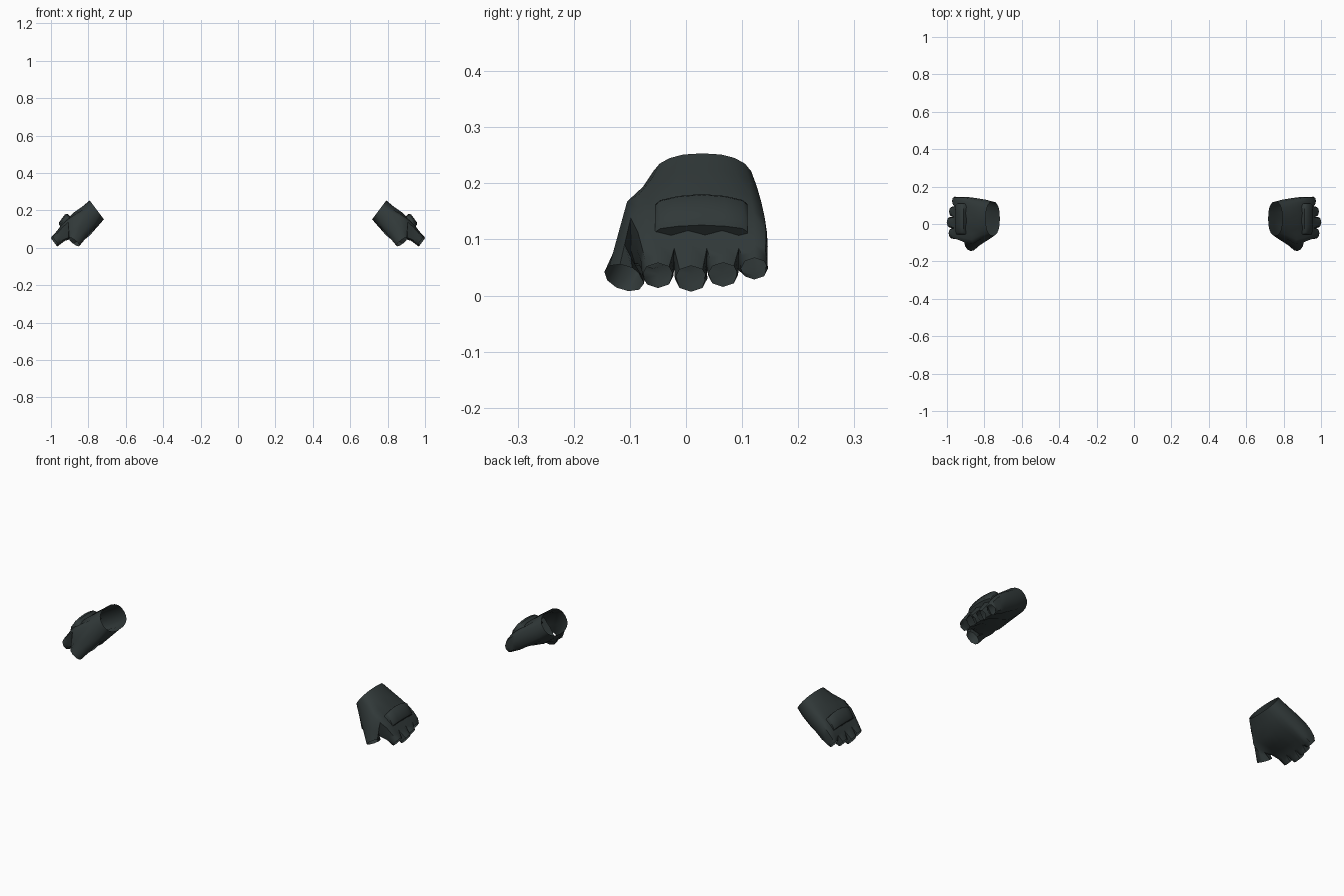
import bpy, bmesh, math
from mathutils import Vector

if "Cube" in bpy.data.objects:
    bpy.data.objects.remove(bpy.data.objects["Cube"])

mat = bpy.data.materials.new("charcoal fabric")
mat.diffuse_color = (0.030, 0.040, 0.040, 1)
mat.use_nodes = True
mat.node_tree.nodes["Principled BSDF"].inputs["Base Color"].default_value = mat.diffuse_color

# Hand frame: s runs wrist to fingers, y across, t out of the back of the hand
ORIGIN = Vector((0.755, 0, 0.203))
D, N, Y = Vector((0.8, 0, -0.6)), Vector((0.6, 0, 0.8)), Vector((0, 1, 0))


def place(s, y, t):
    return ORIGIN + D * s + Y * y + N * t


def direction(s, y, t):
    return (D * s + Y * y + N * t).normalized()


def spow(v, p):
    return math.copysign(abs(v) ** p, v)


# Knuckle line: finger edges alternate with finger middles
KNUCKLE_Y = [-0.078, -0.05, -0.021, 0.008, 0.037, 0.065, 0.094, 0.121, 0.142]

# Palm sections: s, y low, y high, centre t, half height, knuckle blend, thumb bulge
SECTIONS = [
    (0.000, -0.062, 0.120, 0.000, 0.063, 0.0, 0.000),
    (0.050, -0.080, 0.130, 0.000, 0.063, 0.15, 0.022),
    (0.105, -0.108, 0.137, 0.004, 0.060, 0.4, 0.050),
    (0.160, -0.100, 0.142, 0.008, 0.050, 0.7, 0.040),
    (0.200, -0.086, 0.143, 0.006, 0.044, 0.9, 0.008),
    (0.236, -0.078, 0.142, 0.004, 0.034, 1.0, 0.000),
]
# Fingers: tip s, y, t, radius
FINGERS = [(0.276, -0.050, -0.002, 0.028), (0.287, 0.009, -0.001, 0.029),
           (0.274, 0.066, -0.002, 0.027), (0.256, 0.122, -0.002, 0.024)]


def section_point(sec, i):
    """i = 0 thumb side, 1-9 back, 10 far side, 11-19 palm (far to thumb)."""
    s, y0, y1, tc, h, w, bulge = sec
    a = math.pi - i * math.pi / 10
    c, sn = spow(math.cos(a), 0.85), spow(math.sin(a), 0.85)
    ey, et = (y0 + y1) / 2 + (y1 - y0) / 2 * c, h * sn
    if i in (0, 10):
        ky, kt = (y0 - 0.003, 0) if i == 0 else (y1 + 0.003, 0)
    else:
        k = i - 1 if i < 10 else 19 - i
        ky = y0 + (y1 - y0) * (KNUCKLE_Y[k] + 0.078) / 0.22
        kt = (1 if i < 10 else -1) * h * (1.0 if k % 2 else 0.72)
    y, t = ey + (ky - ey) * w, et + (kt - et) * w
    u = max(0, min(1, (y - y0) / (y1 - y0)))
    if i > 10:
        t -= bulge * (1 - u) ** 1.2
    elif i == 0:
        t -= bulge * 0.6
    return place(s, y, tc + t)


def tube(bm, loop, centre, axis, radius, steps=2):
    """Bridge a closed vertex loop to an open round end."""
    n = len(loop)
    mid = sum((v.co for v in loop), Vector()) / n
    e1 = loop[0].co - mid
    e1 = (e1 - axis * e1.dot(axis)).normalized()
    e2 = axis.cross(e1)
    if (loop[n // 4].co - mid).dot(e2) < 0:
        e2 = -e2
    ends = [centre + (e1 * math.cos(2 * math.pi * k / n) +
                      e2 * math.sin(2 * math.pi * k / n)) * radius for k in range(n)]
    prev = loop
    for j in range(1, steps + 1):
        f = j / steps
        ring = [bm.verts.new(v.co.lerp(p, f ** 0.8)) for v, p in zip(loop, ends)]
        for k in range(n):
            bm.faces.new((prev[k], prev[(k + 1) % n], ring[(k + 1) % n], ring[k]))
        prev = ring


def finish(bm, name, side):
    if side < 0:
        for v in bm.verts:
            v.co.x = -v.co.x
    bmesh.ops.recalc_face_normals(bm, faces=bm.faces)
    me = bpy.data.meshes.new(name)
    bm.to_mesh(me)
    bm.free()
    me.materials.append(mat)
    ob = bpy.data.objects.new(name, me)
    bpy.context.collection.objects.link(ob)
    bpy.ops.object.select_all(action='DESELECT')
    ob.select_set(True)
    bpy.context.view_layer.objects.active = ob
    bpy.ops.object.shade_smooth_by_angle(angle=math.radians(50))


def glove(name, side):
    bm = bmesh.new()
    # Palm, leaving a hole for the thumb
    rings = [[bm.verts.new(section_point(sec, i)) for i in range(20)] for sec in SECTIONS]
    for j in range(len(rings) - 1):
        for i in range(20):
            if j in (1, 2) and i in (18, 19, 0):
                continue
            k = (i + 1) % 20
            bm.faces.new((rings[j][i], rings[j][k], rings[j + 1][k], rings[j + 1][i]))
    # Fingers share the web between them
    K = rings[-1]
    webs = [K[0]] + [bm.verts.new(place(0.236, KNUCKLE_Y[2 * f], 0.004)) for f in (1, 2, 3)] + [K[10]]
    for f, (s, y, t, r) in enumerate(FINGERS):
        a = 2 * f
        loop = [webs[f], K[a + 1], K[a + 2], K[a + 3], webs[f + 1],
                K[19 - a - 2], K[19 - a - 1], K[19 - a]]
        tube(bm, loop, place(s, y, t), D, r)
    # Thumb
    A, B, C = rings[1], rings[2], rings[3]
    loop = [A[18], A[19], A[0], A[1], B[1], C[1], C[0], C[19], C[18], B[18]]
    tube(bm, loop, place(0.200, -0.110, -0.064), direction(0.92, -0.28, -0.25), 0.037)
    for v in [v for v in bm.verts if not v.link_faces]:
        bm.verts.remove(v)
    finish(bm, name, side)


def knuckle_pad(name, side):
    # Raised strip over the knuckles, arched towards the wrist
    bm = bmesh.new()
    rows = []
    for y in (-0.055, -0.046, -0.015, 0.028, 0.070, 0.101, 0.110):
        v = (y - 0.028) / 0.083
        sag = 0.010 * v * v + (0.006 if abs(v) > 0.95 else 0)
        arch = 0.010 * v * v
        prof = [(0.132 + arch, 0.035), (0.138 + arch, 0.076), (0.150 + arch, 0.083),
                (0.200, 0.068), (0.209, 0.060), (0.207, 0.030)]
        rows.append([bm.verts.new(place(s, y, t - sag)) for s, t in prof])
    for a, b in zip(rows, rows[1:]):
        for k in range(6):
            m = (k + 1) % 6
            bm.faces.new((a[k], a[m], b[m], b[k]))
    bm.faces.new(rows[0])
    bm.faces.new(rows[-1])
    finish(bm, name, side)


for side, label in ((1, "left"), (-1, "right")):
    glove(label + "_glove", side)
    knuckle_pad(label + "_knuckle_pad", side)
